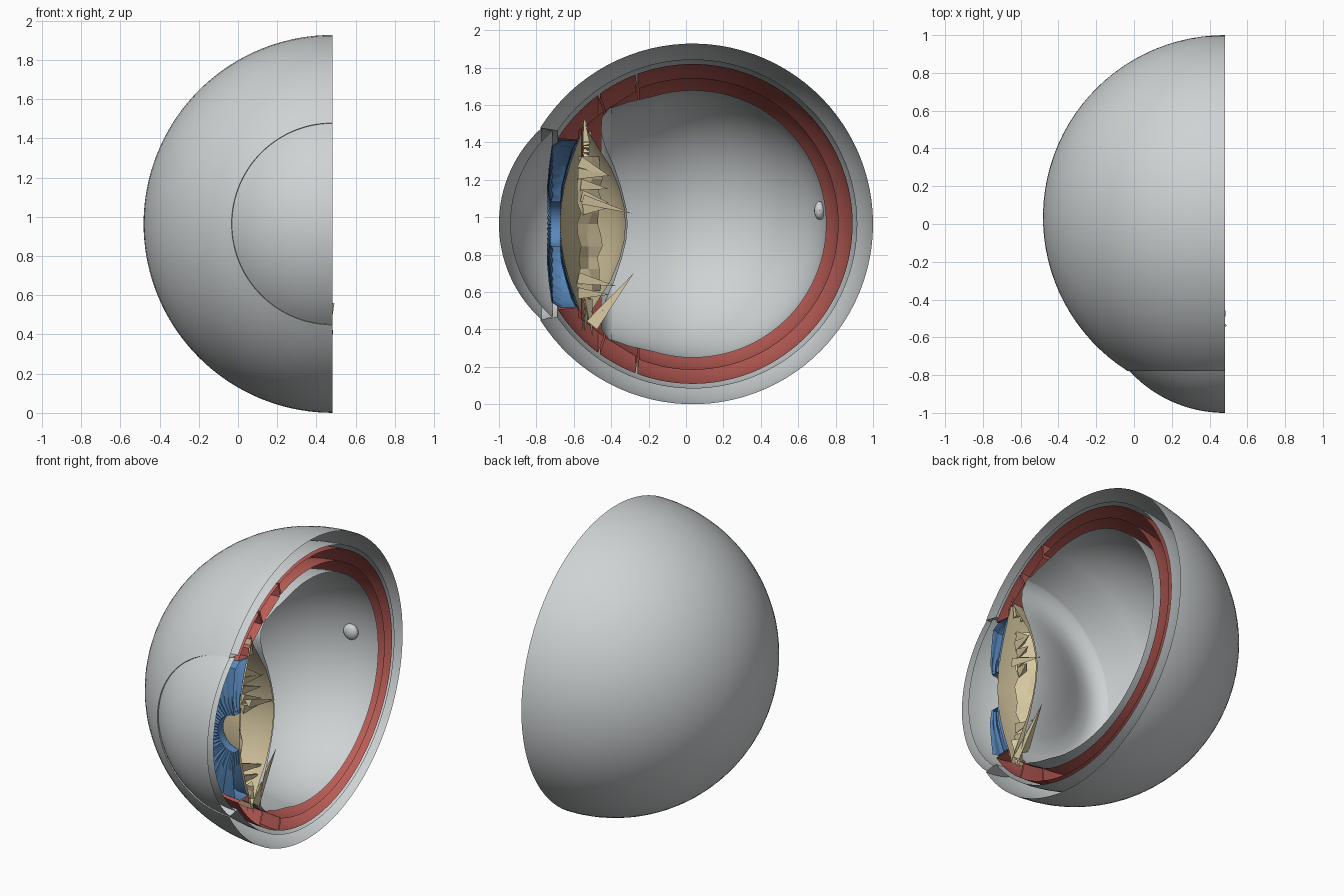
import bpy, bmesh, math, random
from mathutils import Vector

random.seed(4)
if "Cube" in bpy.data.objects:
    bpy.data.objects.remove(bpy.data.objects["Cube"], do_unlink=True)

CUT_X, MID_Y, MID_Z = 0.482, 0.036, 0.964


def material(name, rgb):
    m = bpy.data.materials.new(name)
    m.use_nodes = True
    m.diffuse_color = (*rgb, 1)
    m.node_tree.nodes["Principled BSDF"].inputs["Base Color"].default_value = (*rgb, 1)
    return m


GREY = material("pale grey", (0.62, 0.65, 0.66))
RED = material("muted red", (0.50, 0.11, 0.095))
BLUE = material("iris blue", (0.10, 0.25, 0.51))
CREAM = material("lens cream", (0.67, 0.57, 0.35))


def finish(bm, name, mat, angle=35):
    bmesh.ops.remove_doubles(bm, verts=bm.verts, dist=1e-5)
    bmesh.ops.recalc_face_normals(bm, faces=bm.faces)
    me = bpy.data.meshes.new(name)
    bm.to_mesh(me)
    bm.free()
    me.materials.append(mat)
    ob = bpy.data.objects.new(name, me)
    bpy.context.collection.objects.link(ob)
    bpy.ops.object.select_all(action="DESELECT")
    bpy.context.view_layer.objects.active = ob
    ob.select_set(True)
    if angle:
        bpy.ops.object.shade_smooth_by_angle(angle=math.radians(angle))
    return ob


def place(y, r, t):
    """Point at depth y and radius r from the optical axis, t turning from top to bottom."""
    return Vector((CUT_X - r * math.sin(t), y, MID_Z + r * math.cos(t)))


def half_turn(name, profile, mat, closed=False, steps=72, wave=0.0, angle=35):
    """Open half revolution of a (y, r) profile."""
    bm = bmesh.new()
    rings = []
    for i in range(steps + 1):
        t = math.pi * i / steps
        shift = wave * math.sin(i * 1.9)
        rings.append([bm.verts.new(place(y + shift, r, t)) for y, r in profile])
    n = len(profile)
    for a, b in zip(rings, rings[1:]):
        for j in range(n if closed else n - 1):
            k = (j + 1) % n
            bm.faces.new((a[j], a[k], b[k], b[j]))
    bmesh.ops.dissolve_degenerate(bm, edges=bm.edges, dist=1e-6)
    return finish(bm, name, mat, angle)


def arc(radius, y_from, y_to, centre=MID_Y, steps=40):
    """Circle arc about the optical axis between two depths."""
    a, b = (math.acos(max(-1, min(1, (y - centre) / radius))) for y in (y_from, y_to))
    out = []
    for i in range(steps + 1):
        t = a + (b - a) * i / steps
        out.append((centre + radius * math.cos(t), max(0, radius * math.sin(t))))
    return out


# Outer white wall: two nested skins joined at the front rim
half_turn("sclera", arc(0.964, 1, -0.779) + arc(0.88, -0.688, 0.916), GREY)

# Clear front bulge with its own inner skin
half_turn("cornea", arc(0.69, -1, -0.772, -0.31, 20) + arc(0.665, -0.715, -0.94, -0.275, 20), GREY)

# Red middle coat and the thick ring in front of it
half_turn("choroid", arc(0.855, 0.891, -0.26) + arc(0.78, -0.25, 0.816), RED)
half_turn("ciliary_ring", arc(0.855, -0.27, -0.46, steps=8)
          + [(-0.43, 0.61), (-0.26, 0.715)], RED, closed=True)
half_turn("ciliary_body", arc(0.855, -0.47, -0.685, steps=10)
          + [(-0.58, 0.45), (-0.575, 0.50), (-0.52, 0.54), (-0.44, 0.605)], RED, closed=True)

# Inner lining of the chamber, flattening towards its front edge
half_turn("retina", arc(0.715, 0.751, -0.18) + [(-0.30, 0.655), (-0.40, 0.62)], GREY, steps=48)

# Pale dished membrane behind the lens
half_turn("rear_membrane", [(-0.37, 0.635), (-0.41, 0.62), (-0.45, 0.57), (-0.455, 0.50),
                            (-0.43, 0.41), (-0.385, 0.31), (-0.345, 0.19),
                            (-0.32, 0.09), (-0.312, 0)], GREY, steps=48)

# Blue ring around the pupil
half_turn("iris", [(-0.725, 0.12), (-0.74, 0.20), (-0.73, 0.31), (-0.715, 0.42),
                   (-0.665, 0.45), (-0.585, 0.445), (-0.61, 0.40), (-0.64, 0.30),
                   (-0.665, 0.20), (-0.67, 0.12)], BLUE, closed=True, wave=0.004)

# Lens skin, drawn out to a thin edge
half_turn("lens", [(-0.675, 0), (-0.668, 0.10), (-0.65, 0.21), (-0.62, 0.32), (-0.585, 0.42),
                   (-0.56, 0.49), (-0.55, 0.55), (-0.525, 0.50), (-0.47, 0.41),
                   (-0.40, 0.30), (-0.355, 0.19), (-0.33, 0.09), (-0.322, 0)], CREAM)


def shard(bm, a, b, width):
    """Slender three-sided splinter from a to its tip b."""
    axis = (b - a).normalized()
    side = axis.orthogonal().normalized() * width
    up = axis.cross(side)
    base = [bm.verts.new(a + v) for v in (side, up - side * 0.5, -up - side * 0.5)]
    tip = bm.verts.new(b)
    for i in range(3):
        bm.faces.new((base[i], base[(i + 1) % 3], tip))
    bm.faces.new(base)


# Torn fibres hanging around the lens edge
bm = bmesh.new()
for i in range(26):
    t = math.pi * (i + 0.5) / 26
    start = place(-0.53, 0.44, t)
    shard(bm, start, place(random.uniform(-0.56, -0.50), 0.58, t + random.uniform(-0.06, 0.06)), 0.02)
finish(bm, "lens_fibres", CREAM, 0)

# Crumpled folds inside the lens near the cut
bm = bmesh.new()
for z in (1.30, 1.24, 1.18, 1.12, 1.05, 0.68, 0.60):
    root = Vector((CUT_X - 0.07, -0.56 + random.uniform(-0.02, 0.02), z))
    tip = Vector((CUT_X - 0.02, -0.40 + random.uniform(-0.04, 0.05), z - random.uniform(0.0, 0.08)))
    shard(bm, root, tip, 0.035)
shard(bm, Vector((0.46, -0.50, 0.42)), Vector((0.47, -0.28, 0.70)), 0.04)
shard(bm, Vector((0.46, -0.53, 0.56)), Vector((0.46, -0.50, 0.36)), 0.03)
shard(bm, Vector((0.46, -0.55, 1.10)), Vector((0.47, -0.29, 1.02)), 0.03)
finish(bm, "lens_folds", CREAM, 0)

# Crinkled inner sheet standing inside the lens
bm = bmesh.new()
rows = []
for i in range(13):
    z = MID_Z - 0.36 + 0.06 * i
    rows.append([bm.verts.new((CUT_X - 0.05 - 0.05 * k - random.uniform(0, 0.03),
                               -0.57 + 0.055 * k + random.uniform(-0.015, 0.015), z))
                 for k in range(3)])
for a, b in zip(rows, rows[1:]):
    for k in range(2):
        bm.faces.new((a[k], a[k + 1], b[k + 1], b[k]))
finish(bm, "lens_core_sheet", CREAM, 0)

# Small raised disc on the back of the chamber
bm = bmesh.new()
bmesh.ops.create_uvsphere(bm, u_segments=16, v_segments=10, radius=0.05)
bmesh.ops.scale(bm, vec=(1, 0.6, 1), verts=bm.verts)
bmesh.ops.translate(bm, vec=(0.31, 0.715, 1.035), verts=bm.verts)
finish(bm, "nerve_disc", GREY)
